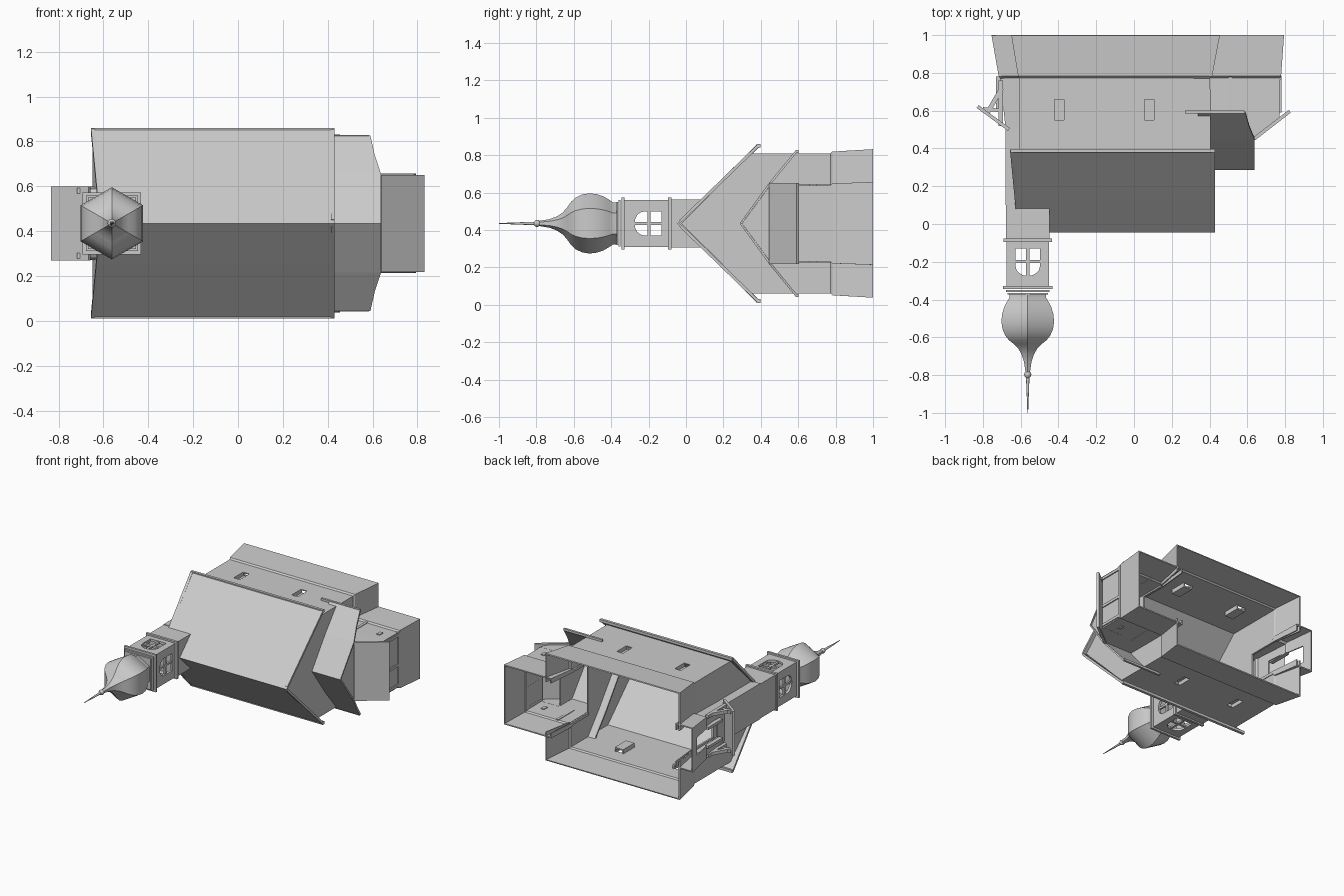
import bpy, bmesh, math
from mathutils import Vector

if "Cube" in bpy.data.objects:
    bpy.data.objects.remove(bpy.data.objects["Cube"])

ZC = 0.435  # mirror plane of the building; its "up" is -y


def mesh(name, verts, faces, thick=0.0, offset=0.0):
    me = bpy.data.meshes.new(name)
    me.from_pydata(verts, [], faces)
    bm = bmesh.new()
    bm.from_mesh(me)
    bmesh.ops.recalc_face_normals(bm, faces=bm.faces)
    bm.to_mesh(me)
    bm.free()
    ob = bpy.data.objects.new(name, me)
    bpy.context.collection.objects.link(ob)
    if thick:
        m = ob.modifiers.new("thickness", 'SOLIDIFY')
        m.thickness, m.offset = thick, offset
    return ob


def loft(name, rows, ridge=None, cap=False, thick=0.012):
    """Rectangular shell through rows (y, x0, x1, half width in z), optional gables."""
    v, f = [], []
    for y, a, b, h in rows:
        v += [(a, y, ZC - h), (b, y, ZC - h), (b, y, ZC + h), (a, y, ZC + h)]
    for i in range(len(rows) - 1):
        for j in range(4):
            k = (j + 1) % 4
            f.append((4*i + j, 4*i + k, 4*i + 4 + k, 4*i + 4 + j))
    t = 4 * (len(rows) - 1)
    if ridge is not None:
        v += [(rows[-1][1], ridge, ZC), (rows[-1][2], ridge, ZC)]
        f += [(t, t + 3, t + 4), (t + 1, t + 2, t + 5)]
    if cap:
        f.append((t, t + 1, t + 2, t + 3))
    return mesh(name, v, f, thick)


def box(name, x0, x1, y0, y1, z0, z1):
    v = [(x, y, z) for x in (x0, x1) for y in (y0, y1) for z in (z0, z1)]
    f = [(0, 1, 3, 2), (4, 6, 7, 5), (0, 4, 5, 1), (2, 3, 7, 6), (0, 2, 6, 4), (1, 5, 7, 3)]
    return mesh(name, v, f)


def beam(name, p, q, r):
    """Square bar from p to q."""
    p, q = Vector(p), Vector(q)
    bpy.ops.mesh.primitive_cube_add(size=1, location=(p + q) / 2)
    ob = bpy.context.object
    ob.name = name
    ob.scale = (r * 2, r * 2, (q - p).length)
    ob.rotation_mode = 'QUATERNION'
    ob.rotation_quaternion = (q - p).to_track_quat('Z', 'Y')
    return ob


def cut(target, cutter):
    cutter.hide_render = True
    cutter.hide_viewport = False
    cutter.display_type = 'WIRE'
    m = target.modifiers.new("opening", 'BOOLEAN')
    m.operation, m.object, m.solver = 'DIFFERENCE', cutter, 'EXACT'


def gable_roof(name, rows, thick):
    """Rows from ridge to eave: (y, z offset, x0, x1), mirrored about ZC."""
    full = [(y, -d, a, b) for y, d, a, b in rows[:0:-1]] + list(rows)
    v = [p for y, d, a, b in full for p in ((a, y, ZC + d), (b, y, ZC + d))]
    f = [(2*i, 2*i + 1, 2*i + 3, 2*i + 2) for i in range(len(full) - 1)]
    return mesh(name, v, f, thick)


# Nave walls with battered plinth, open underneath
nave = loft("nave_walls", [(1, -.645, .45, .393), (.785, -.61, .41, .38), (.775, -.605, .40, .37),
                           (.35, -.605, .40, .37)], ridge=-.025)
cut(nave, box("chancel_arch_cutter", .3, .6, .5, 1.1, .25, .62))
cut(nave, box("tower_arch_cutter", -.8, -.5, .55, 1.1, .32, .55))

# Nave windows: an opening with a recessed box behind it
for s in (-1, 1):
    for x in (-.395, .08):
        z = ZC + s * .37
        cut(nave, box("window_cutter", x - .025, x + .025, .55, .66, z - .03, z + .03))
        box("window_pane", x - .035, x + .035, .54, .67, z - s * .035, z - s * .025)
        for e in (-1, 1):
            box("window_jamb", x + e * .03 - .005, x + e * .03 + .005, .54, .67, z - s*.03, z)

# Nave roof with eave and verge boards
gable_roof("nave_roof", [(-.04, 0, -.605, .43), (.14, .177, -.62, .43), (.387, .417, -.65, .43)], .012)
for s in (-1, 1):
    beam("eave_board", (-.655, .388, ZC + s*.415), (.43, .388, ZC + s*.415), .01)
    beam("verge_board", (-.61, .0, ZC + s*.035), (-.647, .385, ZC + s*.415), .009)
    beam("verge_board", (.422, -.03, ZC + s*.012), (.422, .385, ZC + s*.415), .008)

# Chancel: lower walls and gabled upper walls
chancel = loft("chancel_walls", [(1, .41, .79, .217), (.785, .39, .775, .21), (.775, .39, .77, .2),
                                 (.585, .39, .77, .2)])
cut(chancel, box("chancel_open_cutter", .3, .46, .5, 1.1, .25, .62))
loft("chancel_upper_walls", [(.585, .40, .625, .2), (.45, .40, .625, .2)], ridge=.30)
gable_roof("chancel_roof", [(.293, 0, .34, .638), (.45, .215, .34, .638), (.52, .30, .34, .61),
                            (.592, .388, .34, .59)], .012)
for s in (-1, 1):
    beam("chancel_eave_board", (.27, .593, ZC + s*.385), (.585, .593, ZC + s*.385), .008)
    # side wall wedge under the lean-to roof
    mesh("lean_to_cheek", [(.62, .45, ZC + s*.2), (.77, .565, ZC + s*.2), (.77, .60, ZC + s*.2),
                           (.62, .60, ZC + s*.2)], [(0, 1, 2, 3)], .01)
    box("chancel_corner_post", .50, .52, .59, .78, ZC + s*.2 - .008, ZC + s*.2 + .008)
    box("chancel_side_window", .675, .70, .66, .70, ZC + s*.2 - .01, ZC + s*.2 + .01)
for z in (.25, .40, .62):
    box("chancel_front_post", .765, .782, .59, .78, z - .01, z + .01)
box("chancel_front_rail", .762, .782, .765, .785, .23, .64)


def lean_to(name, x0, y0, x1, y1, half):
    return mesh(name, [(x0, y0, ZC - half), (x1, y1, ZC - half), (x1, y1, ZC + half),
                       (x0, y0, ZC + half)], [(0, 1, 2, 3)], .018)


lean_to("chancel_lean_to_roof", .635, .45, .825, .597, .216)

# Entrance: tower foot, doorway, small roof on brackets
foot = loft("tower_foot", [(1, -.75, -.62, .16), (.785, -.713, -.6, .15), (.775, -.705, -.6, .135),
                           (.50, -.675, -.6, .128), (.1, -.675, -.6, .128)])
cut(foot, box("tower_foot_open_cutter", -.64, -.4, .55, 1.1, .32, .55))
cut(foot, box("doorway_cutter", -.8, -.66, .62, .93, .37, .50))
lean_to("porch_roof", -.662, .5, -.828, .622, .165)
for s in (-1, 1):
    z = ZC + s * .145
    beam("porch_bracket_strut", (-.70, .72, z), (-.775, .59, z), .012)
    beam("porch_bracket_post", (-.705, .52, z), (-.705, .76, z), .012)
    beam("porch_bracket_rail", (-.70, .60, z), (-.80, .61, z), .009)
    box("door_frame", -.73, -.70, .61, .78, ZC + s*.07 - .01, ZC + s*.07 + .01)

# Tower shaft and belfry with cornices
TX = -.5625
loft("tower_shaft", [(.3, -.675, -.45, .124), (-.08, -.675, -.45, .124)], cap=True)
box("lower_cornice", -.69, -.435, -.095, -.077, ZC - .138, ZC + .138)
belfry = loft("belfry_walls", [(-.09, -.667, -.458, .117), (-.335, -.667, -.458, .117)], thick=.025)


def arch_prism(name, along_x):
    """Round-topped window volume running through the belfry."""
    w, top, low = .064, -.225, -.13
    pts = [(-w, low), (w, low)] + [(w * math.cos(a), top - .05 * math.sin(a))
                                   for a in [math.pi * i / 8 for i in range(9)]]
    n = len(pts)
    v = [(TX + e * .3, y, ZC + u) if along_x else (TX + u, y, ZC + e * .3)
         for e in (-1, 1) for u, y in pts]
    f = [tuple(range(n)), tuple(range(n, 2 * n))]
    f += [(i, (i + 1) % n, n + (i + 1) % n, n + i) for i in range(n)]
    return mesh(name, v, f)


cut(belfry, arch_prism("belfry_arch_cutter_x", True))
cut(belfry, arch_prism("belfry_arch_cutter_z", False))
for s in (-1, 1):
    x, z = TX + s * .1, ZC + s * .113
    box("belfry_mullion", TX - .008, TX + .008, -.28, -.125, z - .007, z + .007)
    box("belfry_transom", TX - .066, TX + .066, -.207, -.19, z - .007, z + .007)
    box("belfry_mullion", x - .007, x + .007, -.28, -.125, ZC - .008, ZC + .008)
    box("belfry_transom", x - .007, x + .007, -.207, -.19, ZC - .066, ZC + .066)
for y, h, e in ((-.337, .016, .138), (-.355, .012, .124), (-.368, .008, .115)):
    box("upper_cornice", TX - e + .008, TX + e - .008, y - h / 2, y + h / 2, ZC - e, ZC + e)


def turned(name, prof, sides):
    """Surface around the tower axis from (y, radius) pairs, corners on the z axis."""
    v = [(TX + r * math.sin(2*math.pi*j/sides), y, ZC + r * math.cos(2*math.pi*j/sides))
         for y, r in prof for j in range(sides)]
    f = [(i*sides + j, i*sides + (j+1) % sides, (i+1)*sides + (j+1) % sides, (i+1)*sides + j)
         for i in range(len(prof) - 1) for j in range(sides)]
    f += [tuple(range(sides)), tuple(range(len(v) - sides, len(v)))]
    ob = mesh(name, v, f)
    bpy.ops.object.select_all(action='DESELECT')
    ob.select_set(True)
    bpy.context.view_layer.objects.active = ob
    bpy.ops.object.shade_smooth_by_angle(angle=math.radians(35))
    return ob


# Six-sided onion dome and round finial
turned("onion_dome", [(-.365, .112), (-.39, .112), (-.41, .126), (-.44, .144), (-.475, .156), (-.515, .161),
                      (-.555, .155), (-.59, .138), (-.615, .115), (-.635, .086), (-.66, .058),
                      (-.69, .038), (-.73, .023), (-.79, .013)], 6)
turned("finial", [(-.78, .01), (-.787, .017), (-.797, .019), (-.807, .016), (-.814, .009),
                  (-.87, .007), (-1, .002)], 12)
